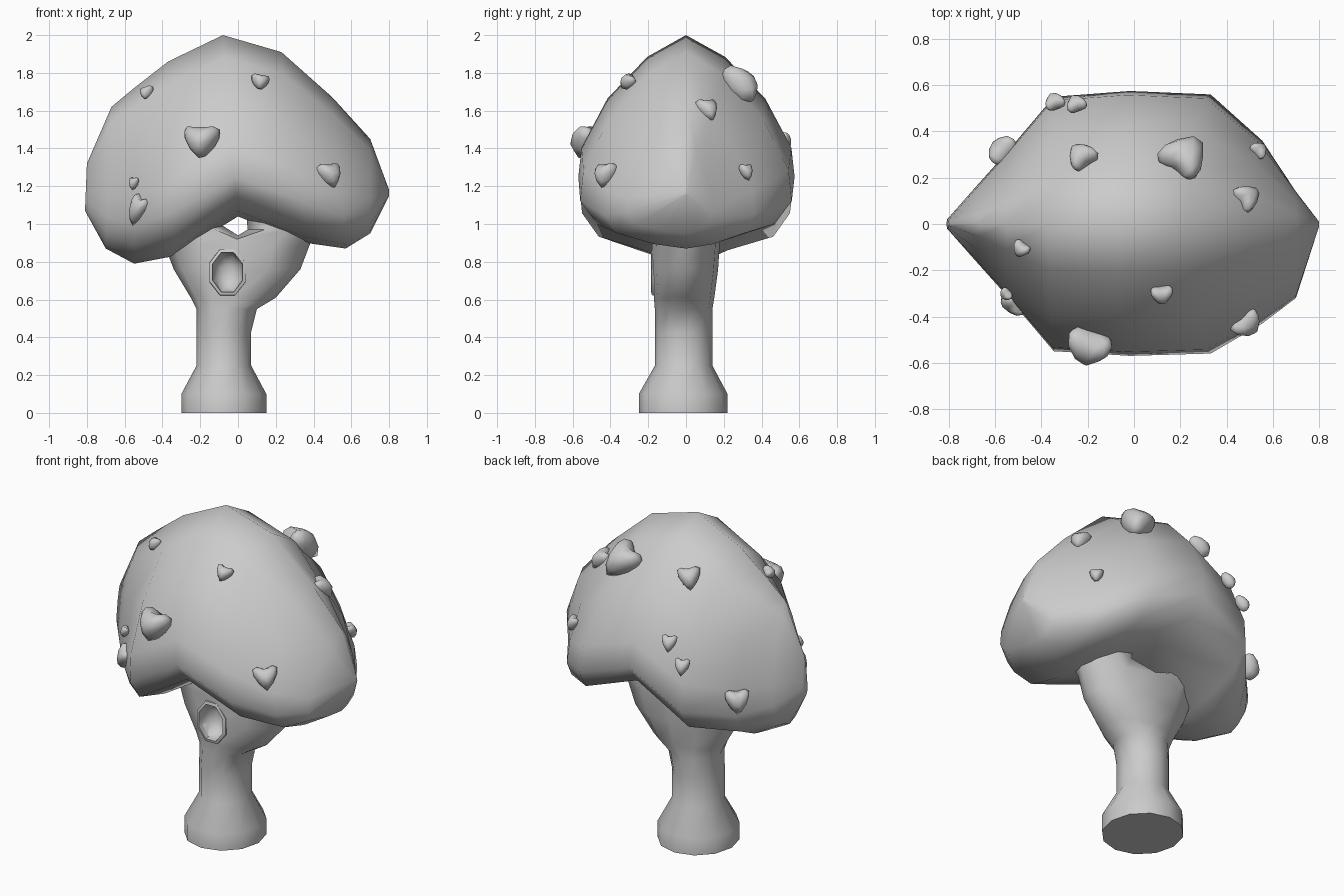
import bpy, bmesh, math
from mathutils import Vector, Matrix
from mathutils.bvhtree import BVHTree

if "Cube" in bpy.data.objects:
    bpy.data.objects.remove(bpy.data.objects["Cube"])


def skin(bm, a, b):
    """Join two vertex loops of equal length with quads."""
    n = len(a)
    for i in range(n):
        j = (i + 1) % n
        bm.faces.new((a[i], a[j], b[j], b[i]))


def loft(name, rings, angle=60):
    """Skin closed rings, cap both ends, shade smooth."""
    bm = bmesh.new()
    vs = [[bm.verts.new(p) for p in r] for r in rings]
    for a, b in zip(vs, vs[1:]):
        skin(bm, a, b)
    bm.faces.new(vs[0][::-1])
    bm.faces.new(vs[-1])
    return finish(name, bm, angle)


def finish(name, bm, angle):
    bmesh.ops.recalc_face_normals(bm, faces=bm.faces)
    me = bpy.data.meshes.new(name)
    bm.to_mesh(me)
    bm.free()
    ob = bpy.data.objects.new(name, me)
    bpy.context.collection.objects.link(ob)
    smooth(ob, angle)
    return ob


def smooth(ob, angle):
    bpy.ops.object.select_all(action='DESELECT')
    ob.select_set(True)
    bpy.context.view_layer.objects.active = ob
    bpy.ops.object.shade_smooth_by_angle(angle=math.radians(angle))


def oval(x0, x1, y0, y1, z, degrees=range(0, 360, 30)):
    """Horizontal oval ring filling the given x and y limits."""
    return [((x0 + x1) / 2 + (x1 - x0) / 2 * math.cos(math.radians(d)),
             (y0 + y1) / 2 + (y1 - y0) / 2 * math.sin(math.radians(d)), z)
            for d in degrees]


# Canopy: pointed cross-sections lofted along x, bent down into two lobes
half = [(0, 1), (.36, .88), (.73, .65), (.97, .38), (1, .22), (.84, .1), (.4, .03), (0, 0)]
section = half + [(-y, v) for y, v in half[-2:0:-1]]
# top x, top z, bottom x, bottom z, back half width, front half width
stations = [(-.80, 1.32, -.81, 1.07, .02, .02),
            (-.67, 1.62, -.70, .87, .15, .15),
            (-.55, 1.72, -.55, .79, .31, .31),
            (-.37, 1.86, -.34, .83, .55, .55),
            (-.08, 2.00, .00, 1.04, .575, .57),
            (.23, 1.91, .36, .90, .56, .56),
            (.50, 1.67, .57, .87, .36, .43),
            (.70, 1.45, .70, .95, .14, .32),
            (.80, 1.18, .80, 1.15, .01, .01)]
canopy = loft("canopy", [[(xb + (xt - xb) * v, y * (wb if y > 0 else wf), zb + (zt - zb) * v)
                          for y, v in section] for xt, zt, xb, zb, wb, wf in stations], 80)

# Trunk: wide foot, straight stem, flaring into a fork
bm = bmesh.new()
rings = [oval(-.30, .15, -.25, .22, 0), oval(-.30, .15, -.25, .22, .10),
         oval(-.22, .07, -.165, .14, .25), oval(-.22, .07, -.165, .14, .43),
         oval(-.22, .10, -.165, .14, .55), oval(-.25, .20, -.17, .15, .61),
         oval(-.34, .33, -.18, .17, .76), oval(-.39, .38, -.18, .18, .89)]
vs = [[bm.verts.new(p) for p in r] for r in rings]
for a, b in zip(vs, vs[1:]):
    skin(bm, a, b)
bm.faces.new(vs[0][::-1])
# The top ring splits at a saddle into two branches that end inside the canopy
top = vs[-1]
saddle = bm.verts.new((0, 0, .94))
for i in (3, 9):
    top[i].co.z = .92
for loop, start, limits in (
        (top[3:10] + [saddle], 60, [(-.43, -.08, .99), (-.45, -.10, 1.2)]),
        (top[9:] + top[:4] + [saddle], -120, [(.05, .41, .97), (.04, .39, 1.2)])):
    angles = [start + 40 * i for i in range(7)] + [start + 300]
    for x0, x1, z in limits:
        ring = [bm.verts.new(p) for p in oval(x0, x1, -.17, .17, z, angles)]
        skin(bm, loop, ring)
        loop = ring
    bm.faces.new(loop)
trunk = finish("trunk", bm, 80)


# Hollow: eight-sided recess cut into the front of the trunk
def octagon(rx, rz, y):
    k = math.cos(math.pi / 8)
    return [(-.055 + rx / k * math.cos(t), y, .745 + rz / k * math.sin(t))
            for t in (math.pi / 8 + math.pi / 4 * i for i in range(8))]


cutter = loft("hollow_cutter", [octagon(.078, .103, -.4), octagon(.078, .103, -.16),
                                octagon(.062, .085, -.11), octagon(.03, .04, -.085)])
cutter.hide_render = True
cut = trunk.modifiers.new("hollow", 'BOOLEAN')
cut.object = cutter
cut.operation = 'DIFFERENCE'
cut.solver = 'EXACT'
bpy.context.view_layer.objects.active = trunk
bpy.ops.object.modifier_apply(modifier=cut.name)
bpy.data.objects.remove(cutter)
smooth(trunk, 70)

# Raised rim around the hollow
bm = bmesh.new()
rims = [[bm.verts.new(p) for p in octagon(*r)] for r in
        ((.098, .125, -.14), (.095, .122, -.18), (.08, .105, -.185), (.075, .1, -.14))]
for a, b in zip(rims, rims[1:] + rims[:1]):
    skin(bm, a, b)
finish("hollow_rim", bm, 50)

# Heart-shaped bumps seated on the canopy surface
bm = bmesh.new()
bm.from_mesh(canopy.data)
tree = BVHTree.FromBMesh(bm)
bm.free()
# x, y, z, width, height, roll in degrees
bumps = [(-.20, -.54, 1.45, .20, .16, 0), (.48, -.42, 1.26, .14, .12, 5),
         (-.52, -.33, 1.08, .11, .15, -25), (-.56, -.31, 1.22, .06, .06, 0),
         (-.49, -.11, 1.70, .08, .07, 20), (.12, -.31, 1.76, .10, .08, -15),
         (.48, .11, 1.60, .12, .12, 0), (.54, .32, 1.28, .08, .08, 0),
         (.22, .29, 1.74, .20, .20, -20), (-.23, .30, 1.76, .13, .12, 10),
         (-.57, .32, 1.10, .14, .13, 0), (-.26, .55, 1.46, .09, .09, 0),
         (-.35, .55, 1.34, .09, .09, 0)]
for x, y, z, w, h, roll in bumps:
    spot = Vector((x, y, z))
    loc, nor, _, _ = tree.find_nearest(spot)
    side = Vector((0, 0, 1)).cross(nor).normalized()
    up = nor.cross(side)
    frame = Matrix((side, up, nor)).transposed() @ Matrix.Rotation(math.radians(roll), 3, 'Z')
    seat = (loc + nor * w * .14).lerp(spot, .5)
    bm = bmesh.new()
    bmesh.ops.create_icosphere(bm, subdivisions=2, radius=1)
    for v in bm.verts:
        a, b, c = v.co
        heart = Vector((a * (1 + .08 * b) * w / 2,
                        (b + .8 * abs(a) - .3) * h / 2, c * w * .4))
        v.co = seat + frame @ heart
    finish("bump", bm, 70)
